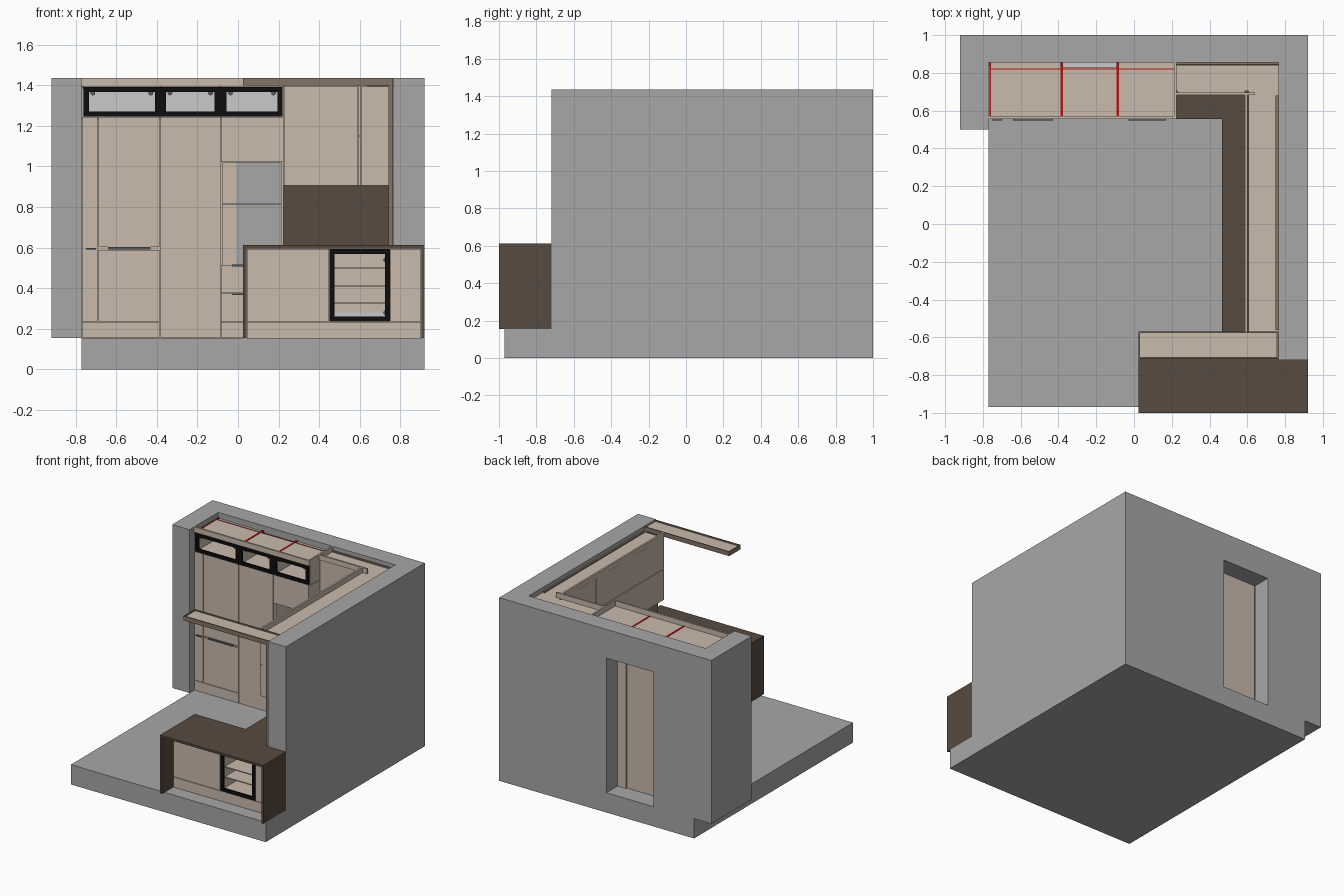
import bpy, bmesh, math
from mathutils import Matrix


def mat(name, *rgb):
    m = bpy.data.materials.new(name)
    m.diffuse_color = (*rgb, 1)
    return m


GREY = mat("wall grey", 0.39, 0.39, 0.39)
BEIGE = mat("beige board", 0.59, 0.49, 0.41)
BROWN = mat("dark brown top", 0.098, 0.069, 0.05)
TAUPE = mat("taupe edge", 0.23, 0.175, 0.13)
BLACK = mat("black frame", 0.004, 0.004, 0.004)
WHITE = mat("pale panel", 0.59, 0.59, 0.59)
RED = mat("red edge", 0.5, 0.005, 0.005)
STEEL = mat("dark steel", 0.1, 0.11, 0.12)


def boxes(name, material, *specs):
    """One object made of boxes given as (x0, x1, y0, y1, z0, z1)."""
    bm = bmesh.new()
    for x0, x1, y0, y1, z0, z1 in specs:
        m = Matrix.Translation(((x0 + x1) / 2, (y0 + y1) / 2, (z0 + z1) / 2))
        m = m @ Matrix.Diagonal((x1 - x0, y1 - y0, z1 - z0, 1))
        bmesh.ops.create_cube(bm, size=1, matrix=m)
    return finish(name, bm, material)


def finish(name, bm, material):
    me = bpy.data.meshes.new(name)
    bm.to_mesh(me)
    bm.free()
    me.materials.append(material)
    ob = bpy.data.objects.new(name, me)
    bpy.context.collection.objects.link(ob)
    return ob


def extruded(name, material, pts, z0, z1):
    """Outline in plan, raised from z0 to z1."""
    bm = bmesh.new()
    f = bm.faces.new([bm.verts.new((x, y, z0)) for x, y in pts])
    top = bmesh.ops.extrude_face_region(bm, geom=[f])["geom"]
    bmesh.ops.translate(bm, vec=(0, 0, z1 - z0),
                        verts=[v for v in top if isinstance(v, bmesh.types.BMVert)])
    bmesh.ops.recalc_face_normals(bm, faces=bm.faces)
    return finish(name, bm, material)


def shell(x0, x1, y0, y1, z0, z1, t=0.012):
    """Boards of a cabinet open at the front and back."""
    return [(x0, x0 + t, y0, y1, z0, z1), (x1 - t, x1, y0, y1, z0, z1),
            (x0 + t, x1 - t, y0, y1, z0, z0 + t), (x0 + t, x1 - t, y0, y1, z1 - t, z1)]


def frame(x0, x1, y0, y1, z0, z1, t=0.025):
    return shell(x0, x1, y0, y1, z0, z1, t)


def hinges(name, y, spots):
    bm = bmesh.new()
    for x, z in spots:
        m = Matrix.Translation((x, y, z)) @ Matrix.Rotation(math.pi / 2, 4, 'X')
        bmesh.ops.create_cone(bm, cap_ends=True, segments=12, radius1=0.012,
                              radius2=0.012, depth=0.01, matrix=m)
    return finish(name, bm, STEEL)


F = 0.155    # finished floor
TOP = 1.435  # wall top
G = 0.002    # half gap between fronts

# Room: slab, walls and the doorway in the back wall
boxes("floor_slab", GREY, (-0.77, 0.92, -0.97, 1, 0, F))
boxes("back_wall", GREY,
      (-0.92, -0.42, 0.855, 1, F, TOP), (-0.01, 0.765, 0.855, 1, F, TOP),
      (-0.42, -0.01, 0.855, 1, 1.21, TOP))
boxes("right_wall", GREY, (0.765, 0.92, -0.72, 1, F, TOP))
boxes("left_wall_stub", GREY, (-0.92, -0.77, 0.5, 0.855, F, TOP))
boxes("doorway_back_panels", BEIGE, (-0.42, -0.087, 0.84, 0.852, F, 1.24),
      (-0.083, -0.01, 0.85, 0.862, F, 1.21))

# Tall run along the back wall
boxes("tall_carcass", BEIGE,
      (-0.77, -0.085, 0.572, 0.84, F, 1.235),
      *shell(-0.085, 0.225, 0.572, 0.85, F, 1.235),
      (-0.073, 0.213, 0.572, 0.85, F + 0.01, 0.51),
      (-0.073, 0.213, 0.572, 0.85, 1.02, 1.225),
      (-0.073, 0.213, 0.59, 0.85, 0.812, 0.82))
fronts = [(-0.77, -0.69, 0.235, 1.245), (-0.69, -0.385, 0.235, 0.59),
          (-0.69, -0.385, 0.6, 1.245), (-0.77, -0.385, F, 0.235),
          (-0.385, -0.085, F, 1.245), (-0.085, 0.225, F, 0.235),
          (-0.085, 0.225, 0.235, 0.375), (-0.085, 0.225, 0.375, 0.515),
          (-0.085, 0.225, 1.02, 1.245)]
boxes("tall_fronts", BEIGE, *[(a + G, b - G, 0.557, 0.571, c + G, d - G)
                              for a, b, c, d in fronts])
boxes("tall_handles", STEEL, (-0.75, -0.70, 0.547, 0.557, 0.59, 0.598),
      (-0.64, -0.43, 0.547, 0.557, 0.59, 0.603),
      *[(-0.03, 0.17, 0.547, 0.557, z, z + 0.008) for z in (0.367, 0.508)])

# Upper framed units with open interiors
units = [(-0.76, -0.385), (-0.38, -0.09), (-0.082, 0.22)]
for i, (a, b) in enumerate(units):
    boxes(f"framed_unit_{i}", BEIGE, *shell(a, b, 0.572, 0.83, 1.24, 1.395))
    boxes(f"framed_unit_back_{i}", WHITE, (a + 0.01, b - 0.01, 0.815, 0.825, 1.25, 1.385))
    boxes(f"black_frame_{i}", BLACK, *frame(a, b, 0.555, 0.571, 1.245, 1.392))
    hinges(f"upper_hinges_{i}", 0.575, [(a + 0.045, 1.362), (b - 0.045, 1.362)])
boxes("frame_joints", BLACK, (-0.387, -0.378, 0.555, 0.571, 1.245, 1.392),
      (-0.092, -0.08, 0.555, 0.571, 1.245, 1.392))
boxes("rear_top_strips", BEIGE, (-0.76, -0.38, 0.828, 0.855, 1.38, 1.39),
      (-0.085, 0.22, 0.828, 0.855, 1.38, 1.39))
boxes("rear_middle_strip", WHITE, (-0.375, -0.09, 0.828, 0.855, 1.37, 1.38))
boxes("red_edges", RED, *[(x - w, x + w, 0.572, 0.855, 1.385, 1.398)
                          for x, w in ((-0.762, 0.004), (-0.382, 0.007), (-0.086, 0.006))],
      (-0.76, 0.22, 0.818, 0.823, 1.385, 1.397))
boxes("tall_top_filler", BEIGE, (-0.77, 0.225, 0.557, 0.571, 1.394, TOP),
      (0.213, 0.225, 0.571, 0.855, 1.24, TOP))

# Base units and worktop in an L along the back and right walls
boxes("base_units", BEIGE, (0.225, 0.765, 0.57, 0.855, F, 0.595),
      (0.5, 0.765, -0.57, 0.57, F, 0.595))
cuts = [-0.57, -0.29, 0.0, 0.28, 0.55]
boxes("base_fronts", BEIGE, *[(0.485, 0.499, a + G, b - G, c + G, d - G)
                              for a, b in zip(cuts, cuts[1:])
                              for c, d in ((0.235, 0.47), (0.47, 0.594))])
extruded("worktop", BROWN, [(0.025, -1), (0.92, -1), (0.92, -0.72), (0.765, -0.72),
                            (0.765, 0.855), (0.225, 0.855), (0.225, 0.555),
                            (0.465, 0.555), (0.465, -0.57), (0.025, -0.57)], 0.595, 0.612)
boxes("splashbacks", BROWN, (0.225, 0.755, 0.843, 0.854, 0.612, 0.905),
      (0.754, 0.764, -0.57, 0.854, 0.612, 0.905))

# Peninsula with brown sides and a framed open cabinet
boxes("peninsula_sides", BROWN, (0.025, 0.042, -1, -0.57, F, 0.595),
      (0.903, 0.92, -1, -0.72, F, 0.595))
boxes("peninsula_body", BEIGE, (0.042, 0.45, -0.845, -0.572, F, 0.595),
      (0.75, 0.764, -0.845, -0.572, F, 0.595), (0.764, 0.903, -0.845, -0.722, F, 0.595),
      *shell(0.45, 0.75, -0.845, -0.572, 0.235, 0.595),
      (0.45, 0.75, -0.845, -0.572, F, 0.235), (0.46, 0.74, -0.584, -0.572, 0.24, 0.59),
      *[(0.462, 0.738, -0.82, -0.584, z, z + 0.008) for z in (0.325, 0.405, 0.495)])
boxes("peninsula_fronts", BEIGE, (0.044, 0.448, -0.86, -0.846, 0.237, 0.594),
      (0.752, 0.902, -0.86, -0.846, 0.237, 0.594), (0.044, 0.902, -0.86, -0.846, F, 0.233))
boxes("peninsula_black_frame", BLACK, *frame(0.45, 0.75, -0.862, -0.846, 0.235, 0.594))
boxes("peninsula_inner_strip", WHITE, (0.475, 0.725, -0.59, -0.585, 0.247, 0.28))
hinges("peninsula_hinges", -0.84, [(0.728, 0.54), (0.728, 0.28)])

# Wall cabinets above the worktop
boxes("wall_cabinets", BEIGE, (0.225, 0.765, 0.705, 0.843, 0.905, 1.395),
      (0.605, 0.764, -0.568, 0.705, 0.905, 1.395))
boxes("wall_cabinet_fronts", BEIGE, (0.229, 0.588, 0.69, 0.704, 0.905, 1.393),
      *[(0.59, 0.604, a + G, b - G, c + G, d - G)
        for a, b in zip((-0.57, -0.15, 0.27), (-0.15, 0.27, 0.69))
        for c, d in ((0.905, 1.15), (1.15, 1.395))])
boxes("wall_cabinet_filler", BEIGE, (0.225, 0.64, 0.682, 0.695, 1.395, TOP),
      (0.588, 0.602, -0.57, 0.682, 1.395, TOP))
boxes("wall_edge_strips", TAUPE, (0.225, 0.764, 0.844, 0.854, 1.38, 1.405),
      (0.75, 0.764, -0.56, 0.68, 1.39, 1.405))

# Canopy tray over the peninsula with its end panel
boxes("canopy_panel", BEIGE, (0.032, 0.758, -0.703, -0.577, 1.403, 1.425))
boxes("canopy_rim", TAUPE, (0.025, 0.764, -0.712, -0.703, 1.4, TOP),
      (0.025, 0.764, -0.577, -0.57, 1.4, TOP), (0.025, 0.032, -0.703, -0.577, 1.4, TOP))
boxes("canopy_end_panel", TAUPE, (0.742, 0.764, -0.712, -0.57, 0.612, 1.4))
